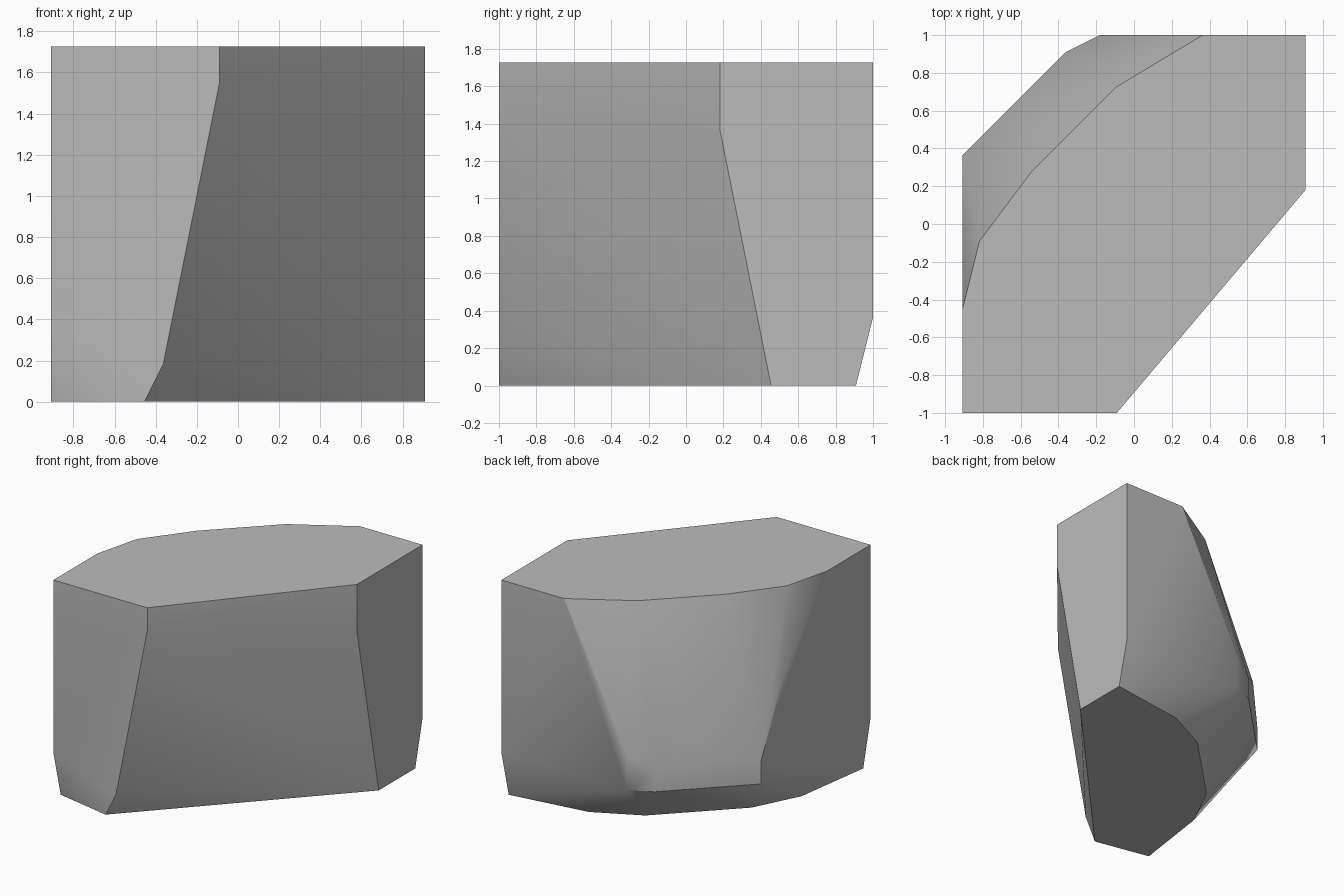
import bpy
import bmesh
from math import radians
from mathutils import Vector

default = bpy.data.objects.get("Cube")
if default:
    bpy.data.objects.remove(default, do_unlink=True)

# The rock is laid out on a coarse lattice of eleven steps per unit
STEP = 1 / 11
TOP = 19

# Corners of the rock, grouped by height: lattice height -> (x, y) corners
LEVELS = {
    # flat underside
    0: [(-10, -10), (-5, -11), (10, 5), (10, 10), (3, 9), (-1, 7), (-7, 1), (-9, -3)],
    # chipped front edge
    2: [(-4, -11)],
    # lower bevel line
    4: [(-10, -11), (10, 11), (-2, 11), (-4, 10), (-10, 4)],
    # rear corner bulge
    6: [(-4, 10), (-10, 4)],
    7: [(-2, 11)],
    8: [(-7, 7)],
    12: [(-10, 1)],
    # upper ends of the slanted front cut
    15: [(10, 2)],
    17: [(-1, -11)],
    # flat top
    TOP: [(-10, -11), (-1, -11), (10, 2), (10, 11), (4, 11), (-1, 8), (-6, 3), (-9, -1), (-10, -5)],
}


def make_material(name, value):
    mat = bpy.data.materials.new(name)
    mat.use_nodes = True
    colour = (value, value, value, 1)
    mat.diffuse_color = colour
    shader = next(n for n in mat.node_tree.nodes if n.type == "BSDF_PRINCIPLED")
    shader.inputs["Base Color"].default_value = colour
    shader.inputs["Roughness"].default_value = 0.8
    return mat


def make_hull(name, levels, mat):
    """Wrap the corners in a convex shell and merge its coplanar triangles."""
    bm = bmesh.new()
    for z, corners in levels.items():
        for x, y in corners:
            bm.verts.new(Vector((x, y, z)) * STEP)
    hull = bmesh.ops.convex_hull(bm, input=bm.verts[:])
    spare = {g for g in hull["geom_interior"] + hull["geom_unused"]
             if isinstance(g, bmesh.types.BMVert)}
    bmesh.ops.delete(bm, geom=list(spare), context="VERTS")
    bmesh.ops.dissolve_limit(bm, angle_limit=radians(0.5),
                             verts=bm.verts[:], edges=bm.edges[:])
    bmesh.ops.recalc_face_normals(bm, faces=bm.faces[:])
    mesh = bpy.data.meshes.new(name)
    bm.to_mesh(mesh)
    bm.free()
    mesh.materials.append(mat)
    obj = bpy.data.objects.new(name, mesh)
    bpy.context.collection.objects.link(obj)
    return obj


# Rock chunk, softly shaded across shallow creases
rock = make_hull("rock_chunk", LEVELS, make_material("stone_grey", 0.5))
bpy.ops.object.select_all(action="DESELECT")
rock.select_set(True)
bpy.context.view_layer.objects.active = rock
bpy.ops.object.shade_smooth_by_angle(angle=radians(30))
